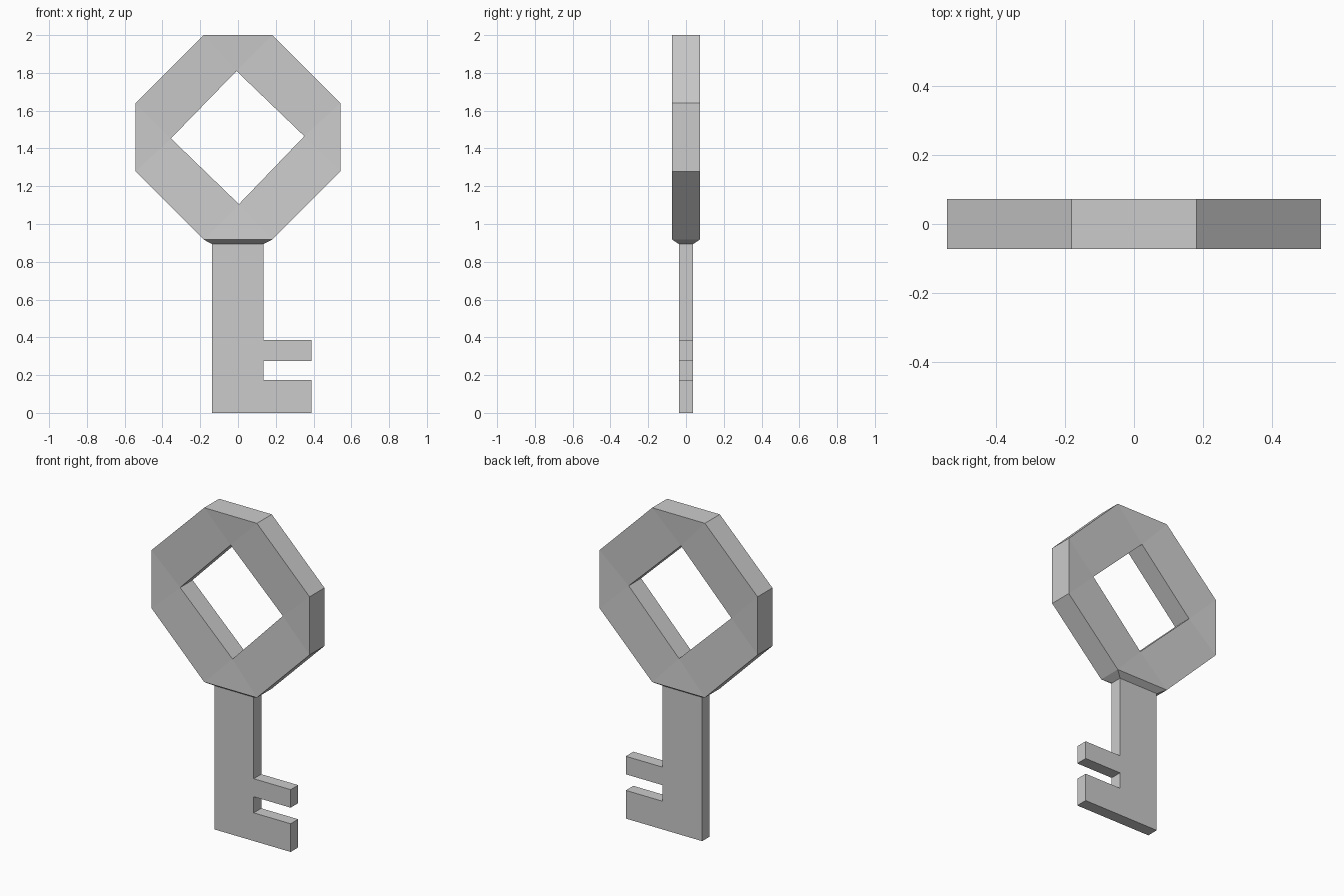
import bpy, bmesh

if "Cube" in bpy.data.objects:
    bpy.data.objects.remove(bpy.data.objects["Cube"])

OUT_Y, IN_Y, SHAFT_Y = 0.073, 0.061, 0.037
X0, X1, NECK_Z = -0.137, 0.134, 0.893


def ring(bm, pts, y):
    return [bm.verts.new((x, y, z)) for x, z in pts]


def finish(bm, name):
    bmesh.ops.recalc_face_normals(bm, faces=bm.faces)
    mesh = bpy.data.meshes.new(name)
    bm.to_mesh(mesh)
    bm.free()
    obj = bpy.data.objects.new(name, mesh)
    bpy.context.collection.objects.link(obj)
    return obj


# Bow: octagon with a diamond hole, slightly thinner towards the hole
octagon = [(-0.181, 2.0), (0.181, 2.0), (0.543, 1.64), (0.543, 1.279),
           (0.181, 0.917), (-0.181, 0.917), (-0.543, 1.279), (-0.543, 1.64)]
diamond = [(-0.008, 1.81), (0.351, 1.465), (0.005, 1.105), (-0.355, 1.453)]
bm = bmesh.new()
of, ob = ring(bm, octagon, -OUT_Y), ring(bm, octagon, OUT_Y)
hf, hb = ring(bm, diamond, -IN_Y), ring(bm, diamond, IN_Y)
for o, h in ((of, hf), (ob, hb)):
    for i in range(4):
        a, b, c = o[2 * i], o[2 * i + 1], o[(2 * i + 2) % 8]
        bm.faces.new((a, b, h[i]))
        bm.faces.new((b, c, h[(i + 1) % 4], h[i]))
for f, k, skip in ((of, ob, 4), (hf, hb, None)):
    n = len(f)
    for i in range(n):
        if i != skip:  # the underside opens into the collar
            j = (i + 1) % n
            bm.faces.new((f[i], f[j], k[j], k[i]))

# Collar: taper from the bow down to the shaft
top = [of[5], of[4], ob[4], ob[5]]
low = [bm.verts.new((x, y, NECK_Z)) for x, y in
       ((X0, -SHAFT_Y), (X1, -SHAFT_Y), (X1, SHAFT_Y), (X0, SHAFT_Y))]
for i in range(4):
    j = (i + 1) % 4
    bm.faces.new((top[i], top[j], low[j], low[i]))
finish(bm, "bow_and_collar")

# Shaft with two teeth, open at the top where it meets the collar
T = 0.388
profile = [(X0, NECK_Z), (X0, 0), (T, 0), (T, 0.175), (X1, 0.175),
           (X1, 0.275), (T, 0.275), (T, 0.387), (X1, 0.387), (X1, NECK_Z)]
bm = bmesh.new()
f, k = ring(bm, profile, -SHAFT_Y), ring(bm, profile, SHAFT_Y)
bm.faces.new(f)
bm.faces.new(k[::-1])
for i in range(len(profile) - 1):
    bm.faces.new((f[i], f[i + 1], k[i + 1], k[i]))
finish(bm, "shaft_and_teeth")
